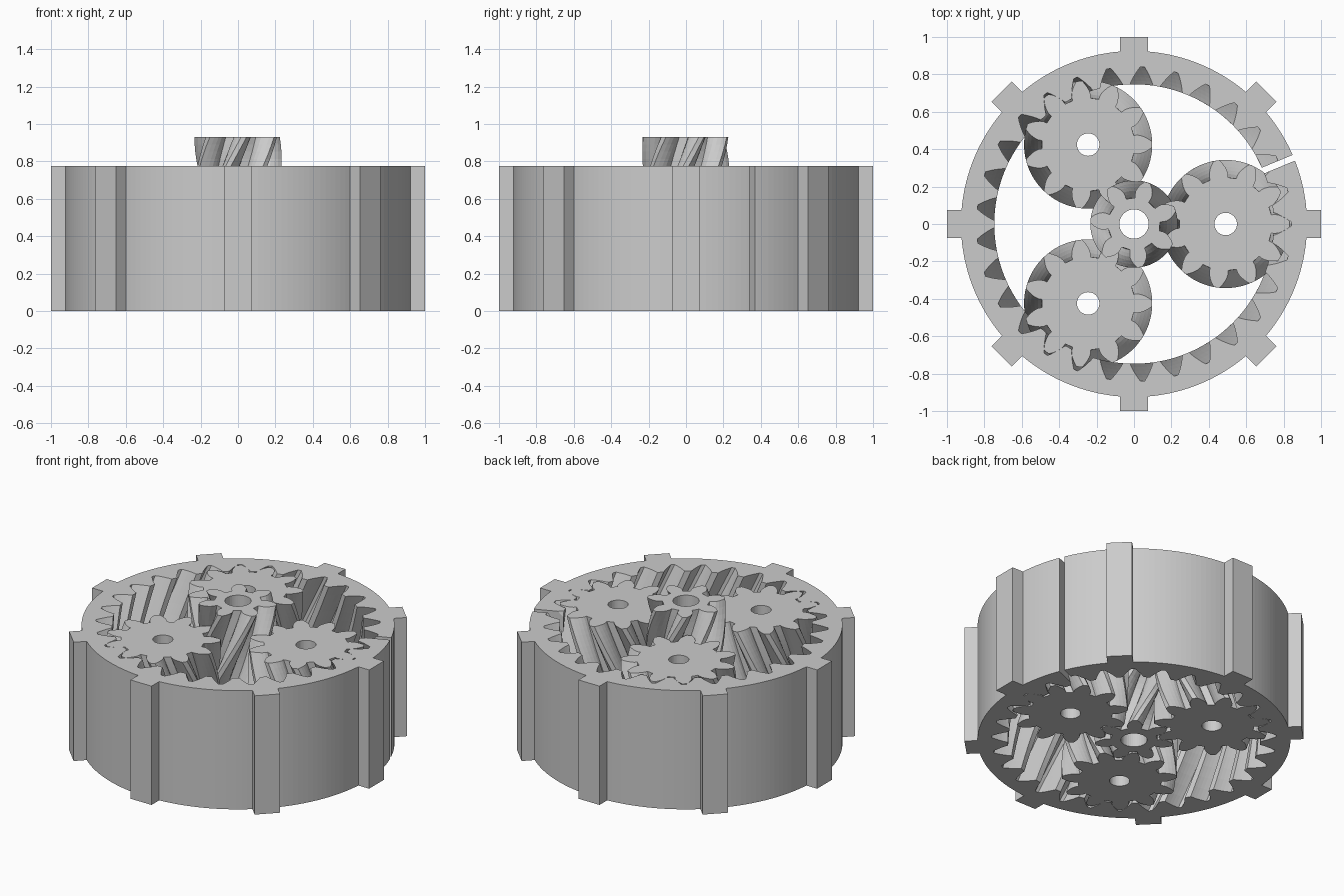
import bpy, bmesh, math
from math import pi, sin, cos, tan, acos, radians

cube = bpy.data.objects.get("Cube")
if cube:
    bpy.data.objects.remove(cube)

HEIGHT, SUN_HEIGHT = 0.775, 0.93
SUN_TEETH, PLANET_TEETH, RING_TEETH = 7, 11, 29
RING_PITCH = 0.79
MODULE = 2 * RING_PITCH / RING_TEETH
PRESSURE = radians(30)
DEPTH = 0.043
CLEARANCE = 0.008
RIM, RIB_REACH, RIB_HALF = 0.925, 1.0, 0.076
ORBIT = MODULE * (SUN_TEETH + PLANET_TEETH) / 2

grey = bpy.data.materials.new("plain grey")
grey.use_nodes = True
grey.diffuse_color = (0.6, 0.6, 0.6, 1)
grey.node_tree.nodes["Principled BSDF"].inputs["Base Color"].default_value = (0.6, 0.6, 0.6, 1)


def circle(radius, count):
    return [(radius * cos(2 * pi * i / count), radius * sin(2 * pi * i / count)) for i in range(count)]


def gear_outline(teeth, root, tip, steps=6):
    """Involute gear outline with a tooth centred on +x."""
    pitch = MODULE * teeth / 2
    base = pitch * cos(PRESSURE)

    def involute(r):
        a = acos(min(1, base / r))
        return tan(a) - a

    flank = []
    for i in range(steps):
        r = root + (tip - root) * i / (steps - 1)
        half = pi / (2 * teeth) + involute(pitch) - involute(r)
        flank.append((r, max(0.004, half)))
    points = []
    for t in range(teeth):
        middle = 2 * pi * t / teeth
        for r, half in flank:
            points.append((r * cos(middle - half), r * sin(middle - half)))
        for r, half in reversed(flank):
            points.append((r * cos(middle + half), r * sin(middle + half)))
    return points


def ribbed_outline(count=144, ribs=8):
    """Round rim with square ribs standing out of it."""
    half = math.asin(RIB_HALF / RIM)
    foot = RIM * cos(half)
    points = []
    for k in range(ribs):
        a = 2 * pi * k / ribs
        for u, v in ((foot, -RIB_HALF), (RIB_REACH, -RIB_HALF), (RIB_REACH, RIB_HALF), (foot, RIB_HALF)):
            points.append((u * cos(a) - v * sin(a), u * sin(a) + v * cos(a)))
        span = 2 * pi / ribs - 2 * half
        steps = count // ribs
        for i in range(1, steps):
            b = a + half + span * i / steps
            points.append((RIM * cos(b), RIM * sin(b)))
    return points


def wall(bm, outline, height, turn=0.0, layers=1):
    """Wall raised from an outline and twisted; returns its bottom and top edges."""
    loops = []
    for k in range(layers + 1):
        f = k / layers
        c, s = cos(turn * f), sin(turn * f)
        loops.append([bm.verts.new((x * c - y * s, x * s + y * c, height * f)) for x, y in outline])
    n = len(outline)
    for low, high in zip(loops, loops[1:]):
        for i in range(n):
            j = (i + 1) % n
            bm.faces.new((low[i], low[j], high[j], high[i]))
    return [[bm.edges.get((loop[i], loop[(i + 1) % n])) for i in range(n)] for loop in (loops[0], loops[-1])]


def solid(name, height, walls, location=(0, 0, 0)):
    """Part closed between its outer and inner walls."""
    bm = bmesh.new()
    rims = [wall(bm, outline, height, turn, layers) for outline, turn, layers in walls]
    for end in (0, 1):
        edges = [e for rim in rims for e in rim[end]]
        bmesh.ops.triangle_fill(bm, edges=edges, use_beauty=True, normal=(0, 0, 1))
    bmesh.ops.recalc_face_normals(bm, faces=bm.faces)
    mesh = bpy.data.meshes.new(name)
    bm.to_mesh(mesh)
    bm.free()
    mesh.materials.append(grey)
    obj = bpy.data.objects.new(name, mesh)
    obj.location = location
    bpy.context.collection.objects.link(obj)
    return obj


def twist(teeth, height):
    """Helix that advances two teeth over the ring height."""
    return 2 * (2 * pi / teeth) * height / HEIGHT


def gear(name, teeth, height, hand, bore, location=(0, 0, 0)):
    pitch = MODULE * teeth / 2
    outline = gear_outline(teeth, pitch - DEPTH - CLEARANCE, pitch + DEPTH)
    return solid(name, height, [(outline, hand * twist(teeth, height), 24),
                                (circle(bore, 40), 0, 1)], location)


# Ring with internal teeth and outer ribs
cavity = gear_outline(RING_TEETH, RING_PITCH - DEPTH, RING_PITCH + DEPTH + CLEARANCE)
ring = solid("ring_gear", HEIGHT, [(ribbed_outline(), 0, 1),
                                   (cavity, -twist(RING_TEETH, HEIGHT), 12)])

# Slot through the ring wall
bpy.ops.mesh.primitive_cube_add(size=1)
cutter = bpy.context.object
cutter.name = "slot_cutter"
cutter.scale = (0.5, 0.033, 2)
angle = radians(22.5)
cutter.location = (0.9 * cos(angle), 0.9 * sin(angle), HEIGHT / 2)
cutter.rotation_euler.z = angle
cutter.hide_render = True
cutter.hide_viewport = True
cutter.display_type = 'WIRE'
slot = ring.modifiers.new("slot", 'BOOLEAN')
slot.operation = 'DIFFERENCE'
slot.solver = 'EXACT'
slot.object = cutter

# Tall centre gear and the three gears around it
gear("sun_gear", SUN_TEETH, SUN_HEIGHT, 1, 0.078)
for i in range(3):
    a = 2 * pi * i / 3
    gear(f"planet_gear_{i + 1}", PLANET_TEETH, HEIGHT, -1, 0.06, (ORBIT * cos(a), ORBIT * sin(a), 0))
